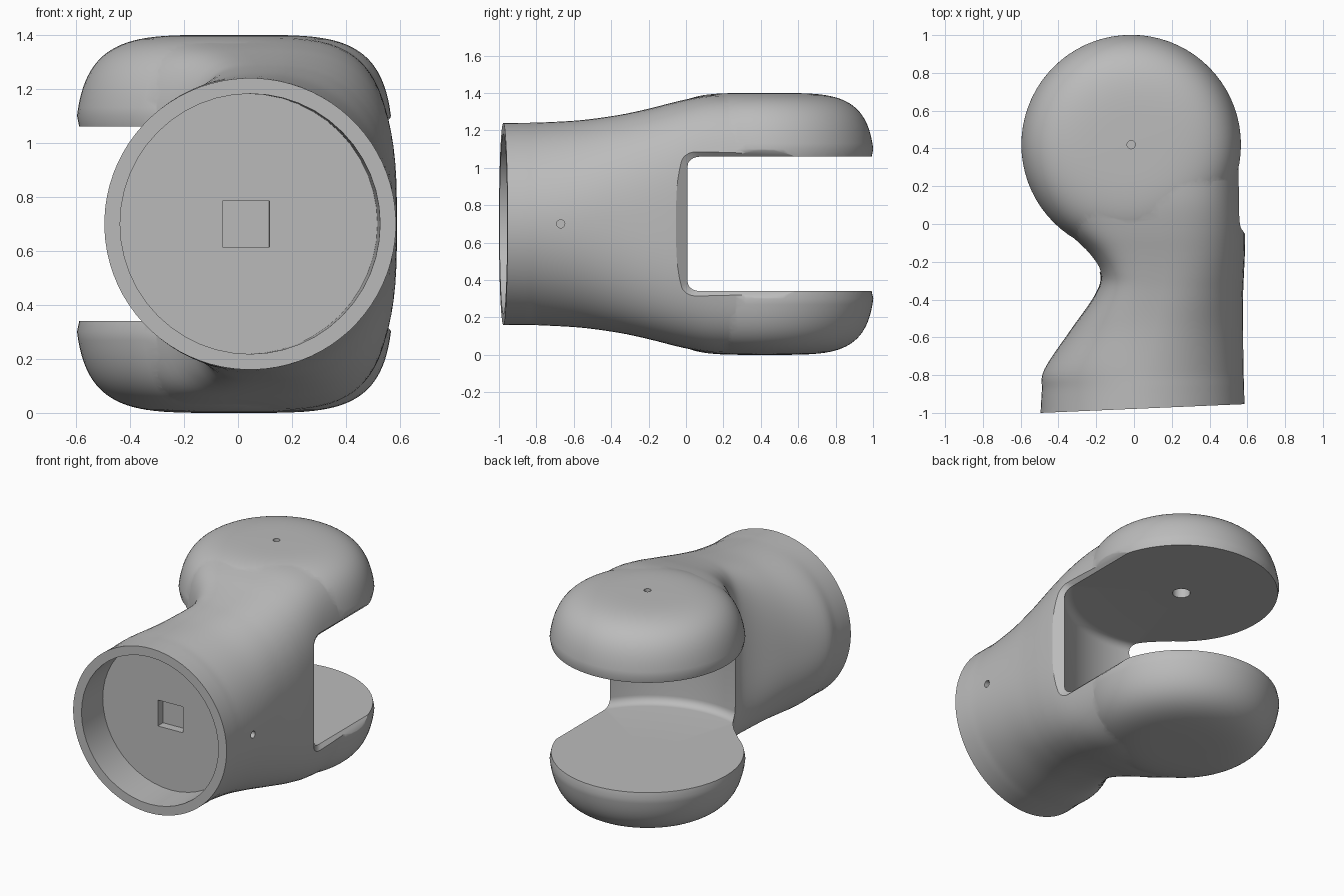
import bpy, bmesh, math
from mathutils import Vector

if "Cube" in bpy.data.objects:
    bpy.data.objects.remove(bpy.data.objects["Cube"], do_unlink=True)

MID = 0.7                      # mid height
PX, PY = -0.015, 0.42          # pivot axis

grey = bpy.data.materials.new("plain_grey")
grey.use_nodes = True
grey.diffuse_color = (0.5, 0.5, 0.5, 1)
grey.node_tree.nodes["Principled BSDF"].inputs["Base Color"].default_value = (0.5, 0.5, 0.5, 1)


def loft(name, rings):
    """Skin a list of equal rings and cap both ends."""
    bm = bmesh.new()
    rows = [[bm.verts.new(p) for p in ring] for ring in rings]
    n = len(rows[0])
    for a, b in zip(rows, rows[1:]):
        for i in range(n):
            j = (i + 1) % n
            bm.faces.new((a[i], a[j], b[j], b[i]))
    bm.faces.new(rows[0][::-1])
    bm.faces.new(rows[-1])
    bmesh.ops.recalc_face_normals(bm, faces=bm.faces)
    mesh = bpy.data.meshes.new(name)
    bm.to_mesh(mesh)
    bm.free()
    obj = bpy.data.objects.new(name, mesh)
    bpy.context.collection.objects.link(obj)
    mesh.materials.append(grey)
    return obj


def lathe(name, profile, n=72):
    """Revolve (radius, height) points about the pivot axis."""
    return loft(name, [[(PX + r * math.cos(2 * math.pi * i / n),
                         PY + r * math.sin(2 * math.pi * i / n), MID + z)
                        for i in range(n)] for r, z in profile])


def cylinder(name, r, depth, loc, rot=(0, 0, 0), n=32):
    bpy.ops.mesh.primitive_cylinder_add(vertices=n, radius=r, depth=depth, location=loc, rotation=rot)
    obj = bpy.context.object
    obj.name = name
    obj.data.materials.append(grey)
    return obj


def box(name, size, loc, angle):
    bpy.ops.mesh.primitive_cube_add(size=1, location=loc, rotation=(0, 0, angle))
    obj = bpy.context.object
    obj.name = name
    obj.scale = size
    obj.data.materials.append(grey)
    return obj


def rounded_rect(x, y0, y1, half, r=0.06):
    """Rounded rectangle facing +x, centred on the mid height."""
    ring = []
    for k, (cy, cz) in enumerate(((y1 - r, half - r), (y0 + r, half - r),
                                  (y0 + r, r - half), (y1 - r, r - half))):
        for s in range(7):
            a = math.pi / 2 * (k + s / 6)
            ring.append((x, cy + r * math.cos(a), MID + cz + r * math.sin(a)))
    return ring


def combine(target, tool, operation):
    bpy.context.view_layer.update()
    mod = target.modifiers.new(operation, 'BOOLEAN')
    mod.operation = operation
    mod.solver = 'EXACT'
    mod.object = tool
    bpy.context.view_layer.objects.active = target
    bpy.ops.object.modifier_apply(modifier=mod.name)
    bpy.data.objects.remove(tool, do_unlink=True)


def spline(rows, steps=5):
    """Smooth curve through rows of values."""
    out = []
    rows = [Vector(r) for r in rows]
    ext = [2 * rows[0] - rows[1]] + rows + [2 * rows[-1] - rows[-2]]
    for a, b, c, d in zip(ext, ext[1:], ext[2:], ext[3:]):
        for k in range(steps):
            t = k / steps
            out.append(0.5 * (2 * b + (c - a) * t + (2 * a - 5 * b + 4 * c - d) * t * t
                              + (3 * b - a - 3 * c + d) * t ** 3))
    return out + [rows[-1]]


def power(v, p):
    return math.copysign(abs(v) ** p, v)


# Tube and neck: y, left edge, right edge, half height, squareness
stations = [(-1, -.495, .585, .54, 2), (-.88, -.488, .583, .541, 2), (-.77, -.475, .58, .543, 2.02),
            (-.56, -.335, .578, .555, 2.15), (-.38, -.21, .578, .579, 2.4),
            (-.27, -.178, .582, .6, 2.6), (-.16, -.24, .587, .626, 2.85),
            (-.03, -.37, .588, .659, 3.15), (.12, -.475, .577, .687, 3.5), (.3, -.565, .567, .695, 3.8)]
rings = []
for y, lo, hi, h, e in spline(stations):
    mid = 0.0225 + (lo + hi) / 4
    flat = min(2 + (e - 2) * 3.5, 4.2)      # the left side is cut flatter
    ring = []
    for i in range(80):
        a = 2 * math.pi * (i + 0.5) / 80
        right = math.cos(a) > 0
        p = 2 / (e if right else flat)
        x = mid + power(math.cos(a), p) * (hi - mid if right else mid - lo)
        slant = 0.043 * (x + 0.495) * max(0, (-0.77 - y) / 0.23)
        ring.append((x, y + slant, MID + h * power(math.sin(a), p)))
    rings.append(ring)
body = loft("joint_body", rings)

# Domed fork ends with a tapered lip
first = math.asin((0.4 / 0.7) ** 2.3)
upper = [(0.573, 0.36)]
for k in range(25):
    a = first + (math.radians(89.8) - first) * k / 24
    upper.append((0.592 * math.cos(a) ** 0.46, 0.7 * math.sin(a) ** (1 / 2.3)))
combine(body, lathe("domes", [(r, -z) for r, z in reversed(upper)] + upper), 'UNION')

# Slot between the fork arms, with a rounded inner corner
arc = [(0.645 + 0.05 * math.sin(k * math.pi / 12), 0.31 + 0.05 * math.cos(k * math.pi / 12))
       for k in range(7)]
slot = [(0.1, -0.36)] + [(r, -z) for r, z in arc] + arc[::-1] + [(0.1, 0.36)]
combine(body, lathe("slot_cutter", slot, 96), 'DIFFERENCE')

# Flared chamfer round the slot mouth
combine(body, loft("mouth_cutter", [rounded_rect(0.525, 0.038, 1.2, 0.35),
                                    rounded_rect(0.625, -0.107, 1.2, 0.46)]), 'DIFFERENCE')

# Round recess in the slanted front, then the square socket in its floor
tilt = math.atan(0.043)
axis = Vector((-math.sin(tilt), math.cos(tilt), 0))
face = Vector((0.045, -0.977, MID))
combine(body, cylinder("recess_cutter", 0.482, 0.4, face + axis * 0.035,
                       (math.pi / 2, 0, tilt), 48), 'DIFFERENCE')
combine(body, box("socket_cutter", (0.175, 0.24, 0.17), face + axis * 0.17 + Vector((-0.005, 0, 0)),
                  tilt), 'DIFFERENCE')

# Side pin hole, top pin hole and its wider bore under the upper arm
combine(body, cylinder("side_hole", 0.022, 0.2, (0.59, -0.67, MID), (0, math.pi / 2, 0), 20), 'DIFFERENCE')
combine(body, cylinder("top_hole", 0.022, 0.5, (PX, PY, 1.3), n=20), 'DIFFERENCE')
combine(body, cylinder("pivot_bore", 0.053, 0.3, (PX, PY, 1.03), n=24), 'DIFFERENCE')

bpy.ops.object.select_all(action='DESELECT')
body.select_set(True)
bpy.context.view_layer.objects.active = body
bpy.ops.object.shade_smooth_by_angle(angle=math.radians(32))
